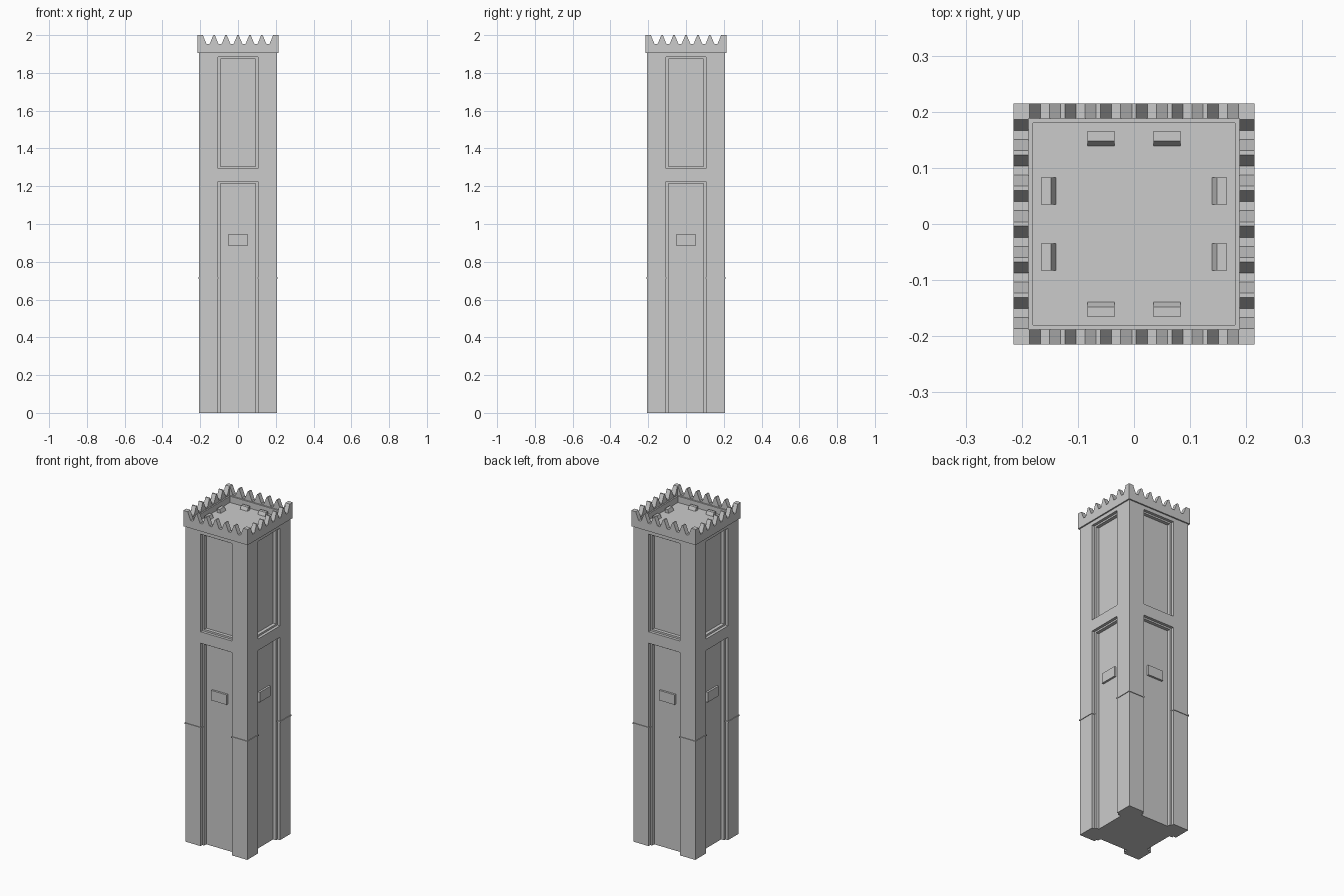
import bpy, bmesh
from mathutils import Matrix
from math import pi

if "Cube" in bpy.data.objects:
    bpy.data.objects.remove(bpy.data.objects["Cube"])

W = 0.207          # shaft half width
P = 0.215          # parapet half width
RING = 1.945       # top of parapet base


def finish(name, bm):
    bmesh.ops.recalc_face_normals(bm, faces=bm.faces)
    mesh = bpy.data.meshes.new(name)
    bm.to_mesh(mesh)
    bm.free()
    ob = bpy.data.objects.new(name, mesh)
    bpy.context.collection.objects.link(ob)
    return ob


def box(bm, lo, hi):
    vs = bmesh.ops.create_cube(bm, size=1)["verts"]
    for v in vs:
        for i in range(3):
            v.co[i] = lo[i] if v.co[i] < 0 else hi[i]
    return vs


def prism(bm, pts, depth):
    """Extrude a closed outline of 3D points along a vector."""
    f = bm.faces.new([bm.verts.new(p) for p in pts])
    ext = bmesh.ops.extrude_face_region(bm, geom=[f])["geom"]
    bmesh.ops.translate(bm, vec=depth,
                        verts=[g for g in ext if isinstance(g, bmesh.types.BMVert)])
    # extruding keeps the starting face only when it is still needed as a cap
    if not f.is_valid:
        bmesh.ops.holes_fill(bm, edges=bm.edges)


def four_sides(name, build):
    """Repeat a part on all four sides of the tower."""
    bm = bmesh.new()
    for k in range(4):
        old = set(bm.verts)
        build(bm, k)
        bmesh.ops.rotate(bm, cent=(0, 0, 0), matrix=Matrix.Rotation(k * pi / 2, 3, 'Z'),
                         verts=[v for v in bm.verts if v not in old])
    return finish(name, bm)


def slab(name, half, z0, z1):
    bm = bmesh.new()
    box(bm, (-half, -half, z0), (half, half, z1))
    return finish(name, bm)


def corner_posts(name, inner, outer, z0, z1):
    return four_sides(name, lambda bm, k: box(bm, (inner, -outer, z0), (outer, -inner, z1)))


# Recessed core forming the panel backs
slab("panel_core", 0.170, 0, 1.9)

# Corner piers and cross rails, with a stepped inner frame behind them
corner_posts("corner_pier", 0.105, W, 0, 1.907)
corner_posts("inner_frame_post", 0.093, 0.19, 0, 1.9)
slab("middle_rail", W, 1.225, 1.294)
slab("middle_rail_step", 0.19, 1.215, 1.305)
slab("top_rail", W, 1.883, 1.9055)
slab("top_rail_step", 0.19, 1.873, 1.9)

# Thin ridge around each pier
corner_posts("pier_ridge", 0.102, 0.211, 0.711, 0.718)

# Small plaque in every lower panel
four_sides("panel_plaque",
           lambda bm, k: box(bm, (-0.052, -0.182, 0.885), (0.052, -0.165, 0.945)))

# Parapet base with sunken roof floor
bm = bmesh.new()
box(bm, (-P, -P, 1.905), (P, P, RING))
bm.normal_update()
top = max(bm.faces, key=lambda f: f.calc_center_median().z)
bmesh.ops.inset_region(bm, faces=[top], thickness=0.05)
ext = bmesh.ops.extrude_discrete_faces(bm, faces=[top])["faces"]
for v in ext[0].verts:
    v.co.z = 1.907
finish("parapet_base", bm)


# Battlements: peaked teeth with V-shaped notches, corners left flat
def teeth(bm, k):
    half = P if k % 2 == 0 else 0.188
    pts = [(-half, 2.0)]
    for i in range(6):
        c = (i - 2.5) * 0.0634
        pts += [(c - 0.0278, 2.0), (c - 0.008, 1.952), (c + 0.008, 1.952), (c + 0.0278, 2.0)]
    pts += [(half, 2.0), (half, RING), (-half, RING)]
    prism(bm, [(x, -P, z) for x, z in pts], (0, 0.027, 0))


four_sides("battlements", teeth)


# Sloped blocks standing on the roof against the wall
def roof_blocks(bm, k):
    for x in (-0.083, 0.035):
        prism(bm, [(x, -0.166, 1.906), (x, -0.139, 1.906), (x, -0.148, 1.928),
                   (x, -0.166, 1.928)], (0.048, 0, 0))


four_sides("roof_blocks", roof_blocks)
